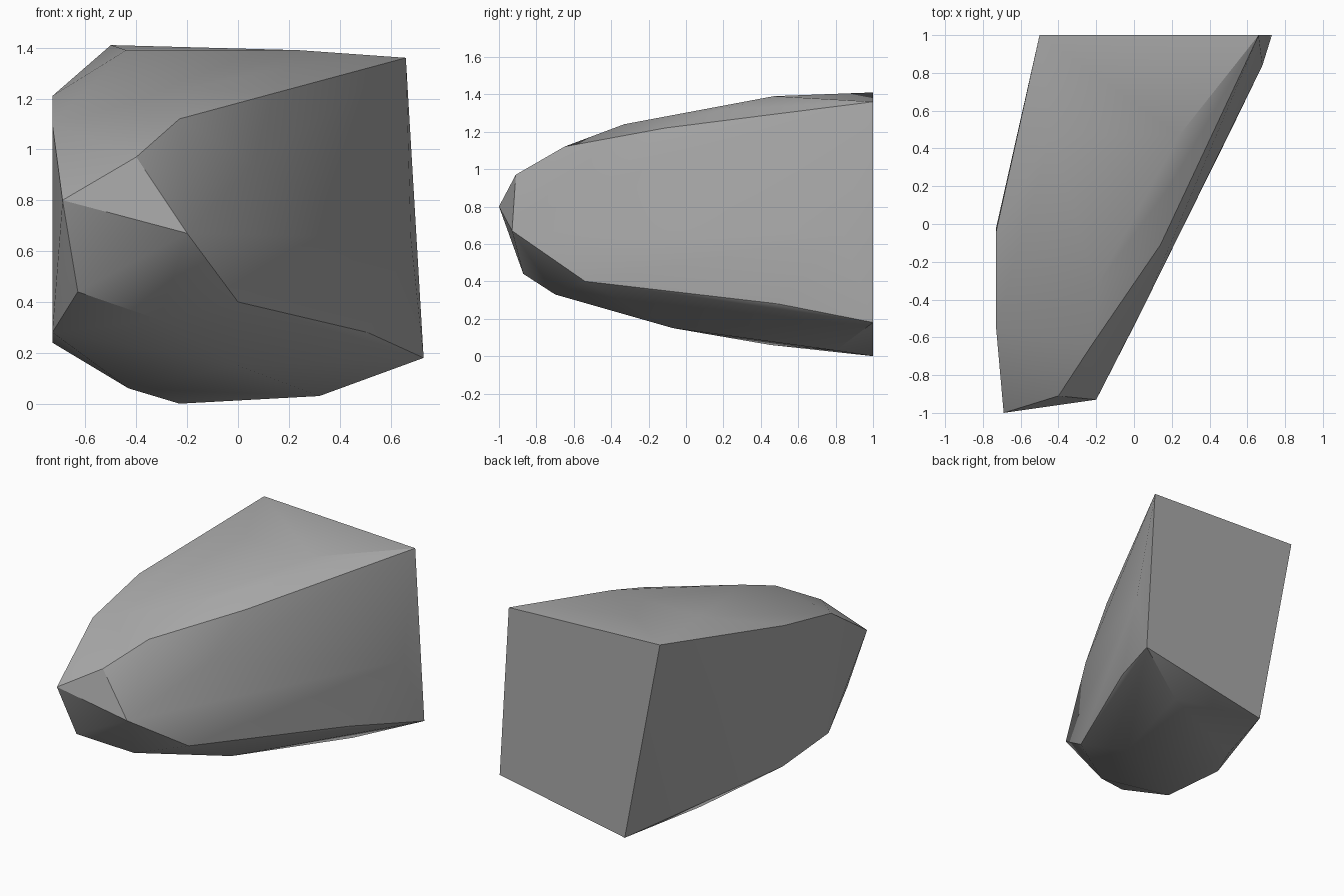
import bpy
import bmesh
import math

# Remove the default object
default_cube = bpy.data.objects.get("Cube")
if default_cube:
    bpy.data.objects.remove(default_cube, do_unlink=True)


def make_material(name, color):
    """One flat colour for viewport and render."""
    material = bpy.data.materials.new(name)
    material.use_nodes = True
    material.diffuse_color = color
    shader = material.node_tree.nodes["Principled BSDF"]
    shader.inputs["Base Color"].default_value = color
    return material


def make_hull(name, corners, material):
    """Wrap a closed convex surface around a few corner points."""
    mesh = bpy.data.meshes.new(name)
    bm = bmesh.new()
    for corner in corners:
        bm.verts.new(corner)
    hull = bmesh.ops.convex_hull(bm, input=bm.verts)
    loose = [v for v in hull["geom_interior"] if isinstance(v, bmesh.types.BMVert)]
    bmesh.ops.delete(bm, geom=loose, context="VERTS")
    bmesh.ops.dissolve_limit(bm, angle_limit=math.radians(1),
                             verts=bm.verts, edges=bm.edges)
    bmesh.ops.recalc_face_normals(bm, faces=bm.faces)
    bm.to_mesh(mesh)
    bm.free()
    mesh.materials.append(material)
    obj = bpy.data.objects.new(name, mesh)
    bpy.context.collection.objects.link(obj)
    return obj


# Flat broken face at the back
back_face = [(-.5, 1, 1.41), (.66, 1, 1.36), (.73, 1, .18), (-.23, 1, 0)]

# Upper surface, from the back down to the nose
upper_ridge = [(-.44, .47, 1.39), (.24, .47, 1.39), (.19, .2, 1.32),
               (.14, -.11, 1.22), (-.2, -.33, 1.24), (.02, -.28, 1.19),
               (-.23, -.65, 1.12), (-.4, -.91, .97)]

# Blunt pointed nose
nose = [(-.69, -1, .8), (-.2, -.93, .67), (-.63, -.87, .44), (-.31, -.7, .33)]

# Slanted side on +x
slanted_side = [(0, -.54, .4), (.06, -.42, .94), (.51, .49, .28), (.68, .84, .65)]

# Steep side on -x
steep_side = [(-.73, -.04, 1.21), (-.73, -.55, 1.1), (-.73, -.52, .28),
              (-.73, -.02, .24), (-.43, .45, .06)]

# Underside
underside = [(0, -.07, .15), (.32, .8, .03), (-.3, .75, .03)]

stone = make_material("stone grey", (.4, .4, .4, 1))
rock = make_hull("rock", back_face + upper_ridge + nose + slanted_side
                 + steep_side + underside, stone)

# Soft shading with crisp creases
bpy.ops.object.select_all(action="DESELECT")
rock.select_set(True)
bpy.context.view_layer.objects.active = rock
bpy.ops.object.shade_smooth_by_angle(angle=math.radians(30))
